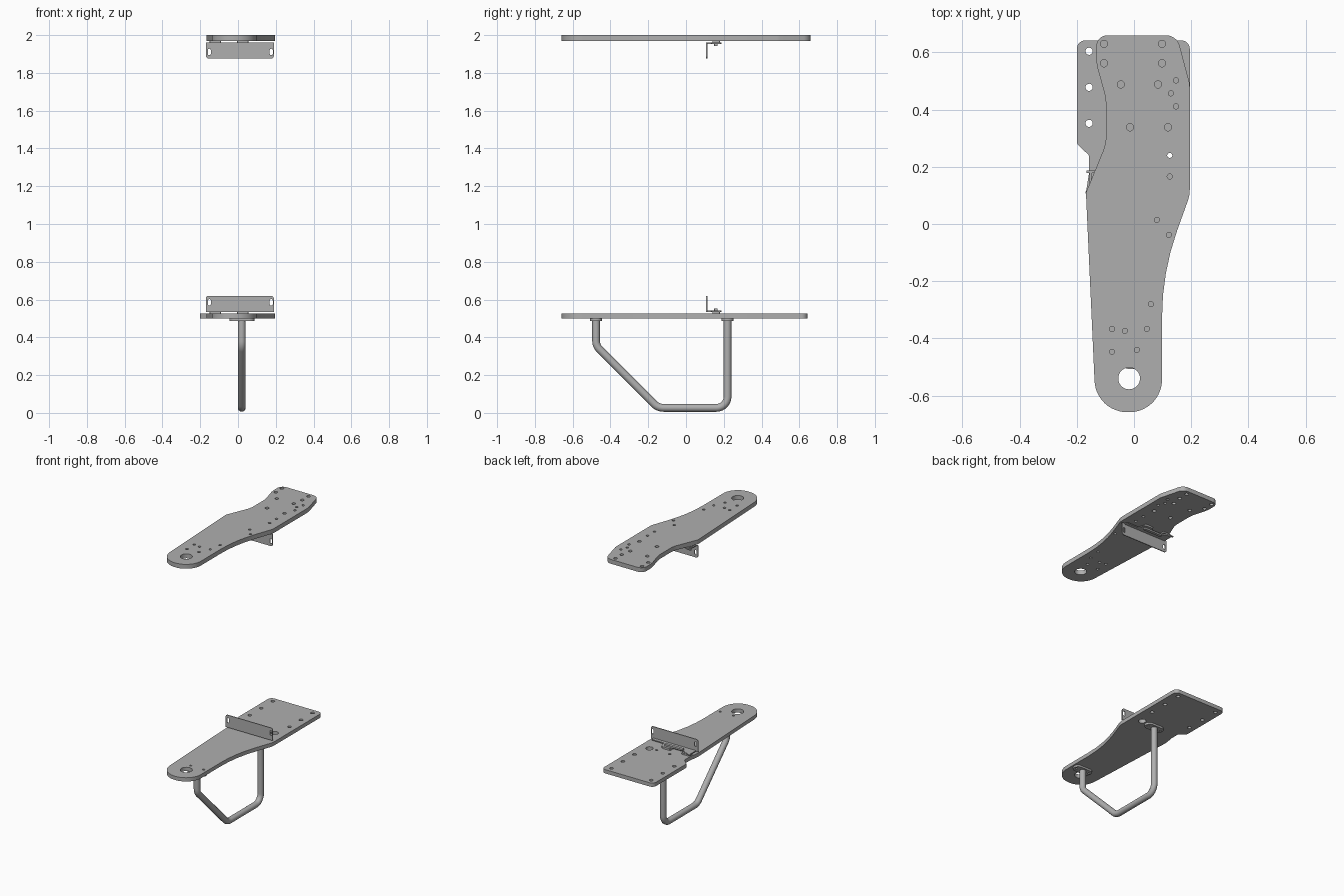
import bpy, bmesh, math
from mathutils import Vector, Matrix

if "Cube" in bpy.data.objects:
    bpy.data.objects.remove(bpy.data.objects["Cube"])

grey = bpy.data.materials.new("metal grey")
grey.diffuse_color = (0.43, 0.43, 0.43, 1)
grey.use_nodes = True
grey.node_tree.nodes["Principled BSDF"].inputs["Base Color"].default_value = grey.diffuse_color


def fillet(pts, closed=True):
    """Round each (x, y, radius) corner with an arc."""
    out, n = [], len(pts)
    for i, (x, y, r) in enumerate(pts):
        p = Vector((x, y))
        if r == 0 or (not closed and i in (0, n - 1)):
            out.append(p)
            continue
        a = (Vector(pts[i - 1][:2]) - p).normalized()
        b = (Vector(pts[(i + 1) % n][:2]) - p).normalized()
        half = a.angle(b) / 2
        c = p + (a + b).normalized() * (r / math.sin(half))
        t = r / math.tan(half)
        s, e = p + a * t - c, p + b * t - c
        turn = s.angle_signed(e)
        steps = max(4, int(abs(turn) / 0.12))
        for k in range(steps + 1):
            w = -turn * k / steps
            out.append(c + Vector((s.x * math.cos(w) - s.y * math.sin(w),
                                   s.x * math.sin(w) + s.y * math.cos(w))))
    return out


def circle(x, y, r, n=24):
    return [Vector((x + r * math.cos(k * math.tau / n),
                    y + r * math.sin(k * math.tau / n))) for k in range(n)]


def box(x0, x1, y0, y1, r=0.0):
    return fillet([(x0, y0, r), (x1, y0, r), (x1, y1, r), (x0, y1, r)])


def finish(name, curve, matrix):
    """Turn a curve into a clean mesh object."""
    tmp = bpy.data.objects.new("tmp", curve)
    bpy.context.collection.objects.link(tmp)
    dg = bpy.context.evaluated_depsgraph_get()
    mesh = bpy.data.meshes.new_from_object(tmp.evaluated_get(dg))
    bpy.data.objects.remove(tmp)
    mesh.transform(matrix)
    bm = bmesh.new()
    bm.from_mesh(mesh)
    bmesh.ops.remove_doubles(bm, verts=bm.verts, dist=1e-5)
    bmesh.ops.recalc_face_normals(bm, faces=bm.faces)
    bm.to_mesh(mesh)
    bm.free()
    mesh.materials.clear()
    mesh.materials.append(grey)
    ob = bpy.data.objects.new(name, mesh)
    bpy.context.collection.objects.link(ob)
    bpy.ops.object.select_all(action='DESELECT')
    ob.select_set(True)
    bpy.context.view_layer.objects.active = ob
    bpy.ops.object.shade_smooth_by_angle(angle=math.radians(30))
    return ob


def add_spline(curve, pts, closed):
    sp = curve.splines.new('POLY')
    sp.points.add(len(pts) - 1)
    for q, p in zip(sp.points, pts):
        q.co = (p.x, p.y, 0, 1)
    sp.use_cyclic_u = closed


def sheet(name, loops, z0, z1, matrix=Matrix()):
    """Flat plate: first loop is the outline, the others are holes."""
    cu = bpy.data.curves.new(name, 'CURVE')
    cu.dimensions, cu.fill_mode = '2D', 'BOTH'
    cu.extrude = (z1 - z0) / 2
    for lp in loops:
        add_spline(cu, lp, True)
    return finish(name, cu, matrix @ Matrix.Translation((0, 0, (z0 + z1) / 2)))


# Shared front end of both plates (right side, round nose, left side)
nose = [(.195, .1, .12), (.098, -.17, .9), (.098, -.658, .114),
        (-.133, -.658, .114), (-.168, .11, .03)]
big_hole = circle(-.017, -.54, .038, 40)

# Upper plate
upper = [(-.132, .66, .04), (.15, .66, .05), (.195, .49, .08)] + nose + [
    (-.098, .28, .15), (-.098, .44, .2), (-.132, .56, .2)]
medium = [(-.105, .63), (.098, .63), (-.105, .562), (.098, .562),
          (-.046, .488), (.084, .488), (-.014, .338), (.119, .338)]
small = [(.147, .502), (.129, .457), (.147, .411), (.125, .24), (.125, .166),
         (.08, .014), (.122, -.038), (.059, -.28), (-.077, -.367),
         (-.032, -.374), (.045, -.367), (-.077, -.447), (.01, -.44)]
sheet("upper_plate", [fillet(upper), big_hole]
      + [circle(x, y, .0125) for x, y in medium]
      + [circle(x, y, .009) for x, y in small], 1.97, 2.0)

# Lower plate
lower = [(-.2, .642, .03), (.195, .642, .03)] + nose + [
    (-.157, .18, .02), (-.157, .24, .015), (-.2, .28, .02)]
bolts = [(x, y) for x in (-.157, .147) for y in (.604, .478, .352)]
leg_bolts = [(x, y) for x in (-.03, .07) for y in (-.475, .22)]
sheet("lower_plate", [fillet(lower), big_hole, circle(.122, .225, .024)]
      + [circle(x, y, .0125) for x, y in bolts]
      + [circle(x, y, .008) for x, y in leg_bolts], .5, .526)

# Brackets: upright face with slots, folded flange and clamp pads
upright = Matrix.Translation((0, .11, 0)) @ Matrix.Rotation(math.pi / 2, 4, 'X')
flip = Matrix.Translation((0, 0, 2.496)) @ Matrix.Diagonal((1, 1, -1, 1))
for level, m in (("lower", Matrix()), ("upper", flip)):
    sheet(level + "_bracket_face",
          [fillet([(-.17, .535, 0), (.19, .535, 0), (.19, .62, .015), (-.17, .62, .015)]),
           box(-.16, -.144, .568, .602, .0075), box(.168, .184, .568, .602, .0075)],
          -.003, .003, m @ upright)
    flange = [(-.155, .108, 0), (.17, .108, 0), (.17, .135, .008), (.075, .135, .01),
              (.06, .185, .01), (.0, .185, .01), (-.01, .16, .008), (-.1, .16, .008),
              (-.11, .178, 0), (-.135, .178, 0), (-.135, .187, 0), (-.166, .187, 0),
              (-.166, .178, 0), (-.155, .178, 0)]
    sheet(level + "_bracket_flange", [fillet(flange), circle(.03, .16, .008)],
          .535, .542, m)
    for i, x in enumerate((-.12, .025)):
        sheet(f"{level}_clamp_pad_{i + 1}", [box(x - .03, x + .03, .14, .18, .005)],
              .526, .535, m)
    sheet(level + "_clamp_bar", [box(-.09, .05, .148, .168, .004)], .542, .553, m)

# Bent tube leg in the side plane
leg = bpy.data.curves.new("leg", 'CURVE')
leg.dimensions = '3D'
leg.bevel_depth, leg.bevel_resolution, leg.use_fill_caps = .0205, 5, True
add_spline(leg, fillet([(-.476, .49, 0), (-.476, .355, .06), (-.148, .0265, .07),
                        (.22, .0265, .06), (.22, .49, 0)], closed=False), False)
to_side = Matrix(((0, 0, 1, .02), (1, 0, 0, 0), (0, 1, 0, 0), (0, 0, 0, 1)))
finish("tube_leg", leg, to_side)

# Leg mounting flanges
for name, y in (("front", -.476), ("rear", .22)):
    sheet(name + "_leg_flange",
          [box(-.046, .088, y - .031, y + .031, .03),
           circle(-.03, y, .007), circle(.07, y, .007)], .487, .5)
